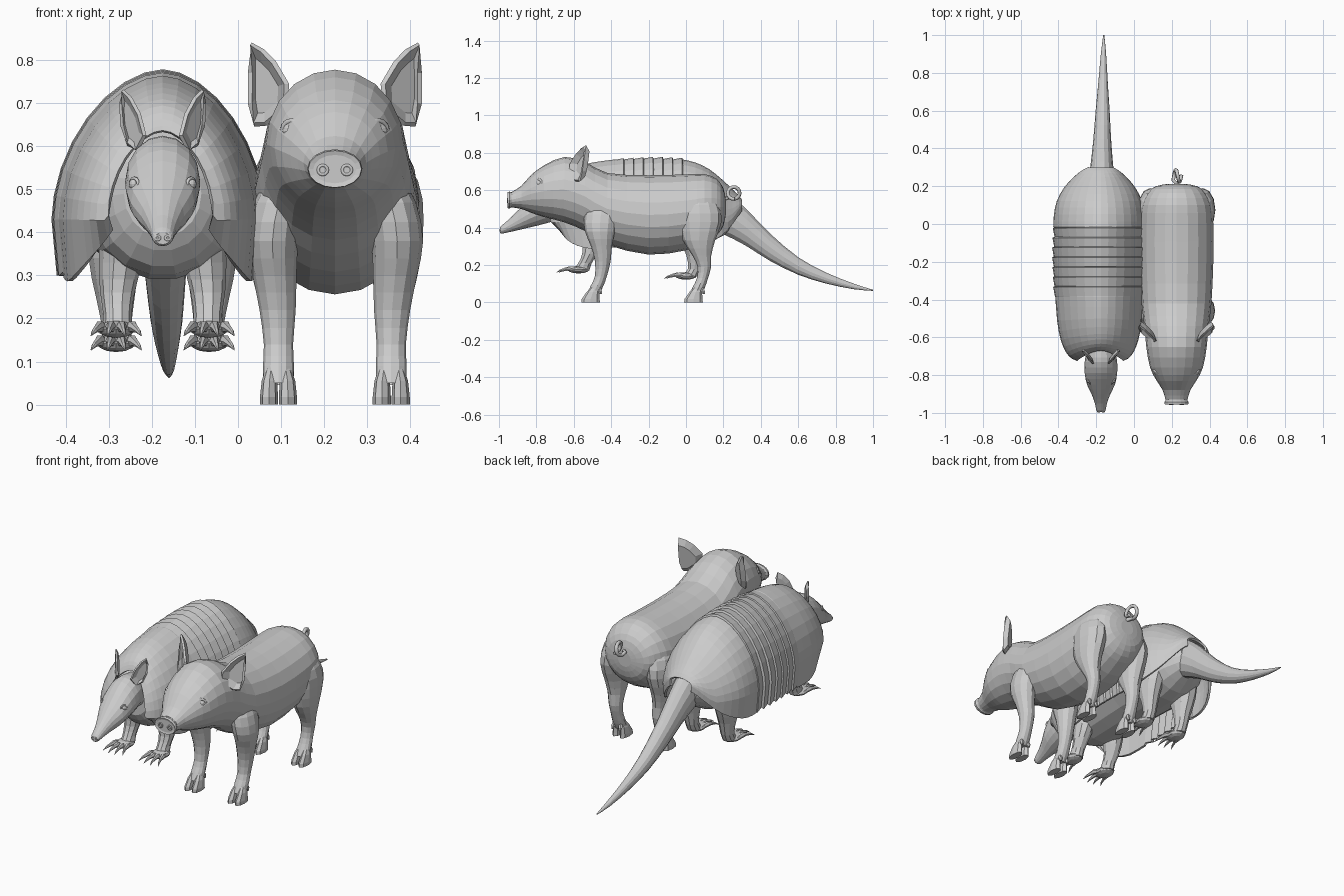
import bpy, bmesh
from math import sin, cos, pi, radians
from mathutils import Vector, Matrix

if "Cube" in bpy.data.objects:
    bpy.data.objects.remove(bpy.data.objects["Cube"])

PIG, ARM = 0.225, -0.175   # centre planes of the two animals


def finish(name, bm):
    bmesh.ops.recalc_face_normals(bm, faces=bm.faces)
    me = bpy.data.meshes.new(name)
    bm.to_mesh(me)
    bm.free()
    ob = bpy.data.objects.new(name, me)
    bpy.context.collection.objects.link(ob)
    return ob


def refine(rows, k=2):
    """Catmull-Rom resampling of a table of rings."""
    out, n = [], len(rows)
    for i in range(n - 1):
        p = [rows[max(0, i - 1)], rows[i], rows[i + 1], rows[min(n - 1, i + 2)]]
        for j in range(k):
            t = j / k
            out.append([0.5 * (2 * b + (c - a) * t + (2 * a - 5 * b + 4 * c - d) * t * t
                               + (3 * b - a - 3 * c + d) * t ** 3) for a, b, c, d in zip(*p)])
    return out + [list(rows[-1])]


def skin(bm, rings, closed=True):
    vs = [[bm.verts.new(p) for p in r] for r in rings]
    n = len(vs[0])
    for a, b in zip(vs, vs[1:]):
        for i in range(n if closed else n - 1):
            j = (i + 1) % n
            bm.faces.new((a[i], a[j], b[j], b[i]))
    if closed:
        bm.faces.new(vs[0])
        bm.faces.new(vs[-1])


def loft(name, rows, axis='y', n=16):
    """Rows are x, y, z, half width, half height (or half depth)."""
    bm, rings = bmesh.new(), []
    for x, y, z, a, b in rows:
        ang = [2 * pi * i / n for i in range(n)]
        if axis == 'y':
            rings.append([(x + a * cos(t), y, z + b * sin(t)) for t in ang])
        else:
            rings.append([(x + a * cos(t), y + b * sin(t), z) for t in ang])
    skin(bm, rings)
    return finish(name, bm)


def ball(name, loc, size, u=12, v=8):
    bm = bmesh.new()
    bmesh.ops.create_uvsphere(bm, u_segments=u, v_segments=v, radius=1,
                              matrix=Matrix.Translation(loc) @ Matrix.Diagonal((*size, 1)))
    return finish(name, bm)


def tube(name, pts, r, cyclic=False):
    cu = bpy.data.curves.new(name, 'CURVE')
    cu.dimensions = '3D'
    cu.bevel_depth, cu.bevel_resolution, cu.use_fill_caps = r, 1, True
    sp = cu.splines.new('POLY')
    sp.points.add(len(pts) - 1)
    for q, p in zip(sp.points, pts):
        q.co = (*p, 1)
    sp.use_cyclic_u = cyclic
    ob = bpy.data.objects.new(name, cu)
    bpy.context.collection.objects.link(ob)
    bpy.ops.object.select_all(action='DESELECT')
    ob.select_set(True)
    bpy.context.view_layer.objects.active = ob
    bpy.ops.object.convert(target='MESH')


def ring(name, c, a, b, r, tilt=0.0):
    tube(name, [(c[0] + a * cos(t), c[1] + tilt * a * cos(t), c[2] + b * sin(t))
                for t in [2 * pi * i / 12 for i in range(12)]], r, True)


def ear(name, cx, s, outline, hub, depth, thick, cup):
    """Cupped leaf: outline of (offset, z), pushed back at the hub."""
    bm = bmesh.new()
    pos = lambda o, z, d=0: (cx + s * o, depth(o, z) + d, z)
    rim = [bm.verts.new(pos(o, z)) for o, z in outline]
    hv = Vector(hub)
    inner = [bm.verts.new(pos(*(Vector(p).lerp(hv, 0.3)), cup)) for p in outline]
    n = len(rim)
    for i in range(n):
        j = (i + 1) % n
        bm.faces.new((rim[i], rim[j], inner[j], inner[i]))
    bm.faces.new(inner)
    ob = finish(name, bm)
    m = ob.modifiers.new('thickness', 'SOLIDIFY')
    m.thickness, m.offset = thick, 0


# ---------- Pig ----------
pig = [(-.93, .55, .058, .042), (-.88, .562, .073, .062), (-.83, .58, .105, .10),
       (-.76, .595, .14, .138), (-.65, .603, .16, .175), (-.54, .567, .17, .185),
       (-.42, .50, .185, .192), (-.2, .468, .195, .212), (0, .482, .195, .203),
       (.1, .503, .185, .183), (.165, .51, .152, .15), (.2, .51, .11, .10), (.213, .51, .04, .04)]
loft('pig_body', refine([(PIG, y, z, a, b) for y, z, a, b in pig]), n=20)
loft('pig_snout', [(PIG, -.92, .55, .055, .040), (PIG, -.938, .549, .060, .042),
                   (PIG, -.943, .548, .064, .045), (PIG, -.955, .547, .062, .043),
                   (PIG, -.952, .547, .050, .033)], n=16)

for s in (-1, 1):
    side = 'left' if s < 0 else 'right'
    ring(f'pig_nostril_{side}', (PIG + s * .028, -.953, .545), .011, .011, .004)
    ball(f'pig_eye_{side}', (PIG + s * .1, -.782, .635), (.022, .02, .02))
    ring(f'pig_eyelid_{side}', (PIG + s * .1, -.79, .636), .021, .023, .007, s * .9)
    ear(f'pig_ear_{side}', PIG, s,
        [(.195, .838), (.168, .822), (.142, .795), (.112, .745), (.115, .69),
         (.16, .652), (.188, .65), (.197, .70), (.197, .77)],
        (.16, .73), lambda o, z: -.635 + .8 * (o - .11) + .15 * (z - .65), .012, .03)
    # Legs narrow down to the ankle
    front = [(.09, -.44, .56, .05, .06), (.13, -.455, .47, .058, .088), (.145, -.46, .38, .06, .08),
             (.14, -.452, .3, .051, .056),
             (.133, -.445, .22, .042, .042), (.131, -.455, .14, .034, .032),
             (.131, -.475, .09, .036, .034), (.131, -.495, .05, .034, .034)]
    hind = [(.08, .06, .61, .05, .06), (.125, .07, .52, .068, .105), (.14, .075, .43, .066, .115),
            (.141, .07, .33, .057, .085),
            (.136, .085, .25, .044, .05), (.132, .098, .19, .036, .036), (.131, .088, .13, .032, .03),
            (.131, .068, .08, .036, .033), (.131, .05, .045, .034, .034)]
    for part, rows, fy in (('front', front, -.51), ('hind', hind, .04)):
        loft(f'pig_{part}_leg_{side}', [(PIG + s * x, *r) for x, *r in refine(rows)], 'z', 12)
        for t in (-1, 1):   # cloven hoof and dewclaw
            x = PIG + s * .131 + t * .022
            loft(f'pig_{part}_hoof_{side}', [(x, fy, 0, .021, .05), (x, fy, .018, .021, .048),
                 (x - t * .001, fy + .012, .055, .018, .034), (x - t * .005, fy + .025, .085, .012, .02)], 'z', 8)
            loft(f'pig_{part}_dewclaw_{side}', [(x, fy + .055, .045, .006, .008),
                 (x, fy + .05, .062, .011, .012), (x - t * .005, fy + .04, .09, .008, .01)], 'z', 6)

# Curled tail
curl = [(PIG, .19, .555), (PIG, .215, .555)]
curl += [(PIG - .018 + .045 * i / 16, .255 + .032 * cos(t), .585 + .032 * sin(t))
         for i in range(17) for t in [radians(225 + i * 26)]]
tube('pig_tail', curl, .010)

# ---------- Armadillo ----------
# Shell rows: y, half width, top z, rim z
rear = [(-.015, .247, .758, .30), (.05, .243, .742, .30), (.12, .228, .708, .32), (.19, .19, .652, .36),
        (.245, .14, .60, .42), (.28, .095, .565, .47), (.295, .065, .545, .49)]
fore = [(-.665, .125, .635, .41), (-.655, .152, .66, .37), (-.63, .18, .69, .335), (-.58, .207, .718, .305),
        (-.50, .226, .742, .287), (-.385, .236, .758, .295)]
bands = []
for i in range(7):   # overlapping band plates
    y, k = -.38 + i * .052, 1 - abs(i - 3.5) / 3.5
    bands += [(y, .238 + .007 * k, .757 + .008 * k, .308), (y + .044, .248 + .006 * k, .766 + .009 * k, .300),
              (y + .047, .239 + .007 * k, .757 + .008 * k, .308)]
rings = []
for y, w, top, rim in refine(fore) + bands + refine(rear):
    zc = max(.43, rim + .03)
    lobe = max(0, (-.45 - y) / .215) * .055   # front corners reach forward
    wr = w * .93                              # side pressed against the pig
    r = [(ARM + .95 * wr, y, rim)]
    for i in range(17):
        t = pi * i / 16
        c = cos(t)
        r.append((ARM + (wr if c > 0 else -w) * abs(c) ** 1.12, y - lobe * abs(c) ** 2,
                  zc + (top - zc) * abs(sin(t)) ** 1.12))
    rings.append(r + [(ARM - .95 * w, y, rim)])
bm = bmesh.new()
skin(bm, rings, closed=False)
shell = finish('armadillo_shell', bm)
mod = shell.modifiers.new('thickness', 'SOLIDIFY')
mod.thickness, mod.offset = .012, 0

# Soft body under the shell
body = [(-.66, .49, .09, .10), (-.61, .48, .15, .16), (-.5, .475, .19, .185), (-.2, .485, .205, .188),
        (.05, .48, .205, .185), (.17, .48, .15, .14), (.26, .47, .07, .08)]
loft('armadillo_body', refine([(ARM, y, z, a, b) for y, z, a, b in body]), n=18)

# Head with long snout
head = [(-.995, .386, .018, .014), (-.985, .39, .025, .022), (-.95, .408, .032, .033), (-.90, .438, .05, .052),
        (-.85, .468, .074, .07), (-.79, .502, .086, .09), (-.73, .525, .086, .097), (-.68, .53, .078, .092),
        (-.6, .52, .07, .09)]
loft('armadillo_head', refine([(ARM, y, z, a, b) for y, z, a, b in head]), n=16)

# Long tapering tail
tail = [(.16, .49, .07, .11), (.25, .45, .066, .112), (.33, .395, .058, .10), (.45, .295, .047, .075),
        (.6, .195, .037, .048), (.75, .13, .025, .03), (.9, .085, .014, .015), (1.0, .065, .003, .003)]
loft('armadillo_tail', refine([(ARM + .015 * max(0, y), y, z, a, b) for y, z, a, b in tail]), n=14)

for s in (-1, 1):
    side = 'left' if s < 0 else 'right'
    ring(f'armadillo_nostril_{side}', (ARM + s * .012, -.994, .387), .006, .005, .003)
    ball(f'armadillo_eye_{side}', (ARM + s * .066, -.828, .512), (.012, .014, .013))
    ring(f'armadillo_eyelid_{side}', (ARM + s * .066, -.834, .512), .009, .014, .004, s * 1.3)
    ear(f'armadillo_ear_{side}', ARM, s,
        [(.093, .73), (.075, .712), (.055, .675), (.042, .625), (.06, .59), (.082, .605), (.095, .65), (.098, .70)],
        (.072, .65), lambda o, z: -.74 + 1.1 * (o - .042) + .05 * (z - .6), .009, .018)
    front = [(.085, -.5, .45, .06, .085), (.098, -.5, .33, .05, .06), (.105, -.515, .26, .04, .042),
             (.105, -.54, .21, .033, .038), (.105, -.56, .17, .036, .045)]
    hind = [(.1, .06, .46, .07, .11), (.112, .05, .34, .06, .085), (.11, .05, .25, .045, .05),
            (.107, .045, .18, .034, .036), (.107, .02, .14, .036, .045)]
    for part, rows, fy, fz in (('front', front, -.575, .175), ('hind', hind, .0, .142)):
        loft(f'armadillo_{part}_leg_{side}', [(ARM + s * x, *r) for x, *r in refine(rows)], 'z', 10)
        px = ARM + s * .108
        ball(f'armadillo_{part}_paw_{side}', (px, fy, fz), (.046, .058, .02), 10, 6)
        for k in (-1.5, -.5, .5, 1.5):   # toes ending in claws
            d = .013 * abs(k)
            loft(f'armadillo_{part}_claw_{side}', [
                (px + k * .019, fy - .02 + d, fz, .011, .012), (px + k * .025, fy - .055 + d, fz + .006, .013, .014),
                (px + k * .028, fy - .075 + d, fz + .004, .009, .010),
                (px + k * .034, fy - .105 + d, fz - .004, .006, .006),
                (px + k * .039, fy - .125 + d, fz - .015, .001, .001)], 'y', 6)
